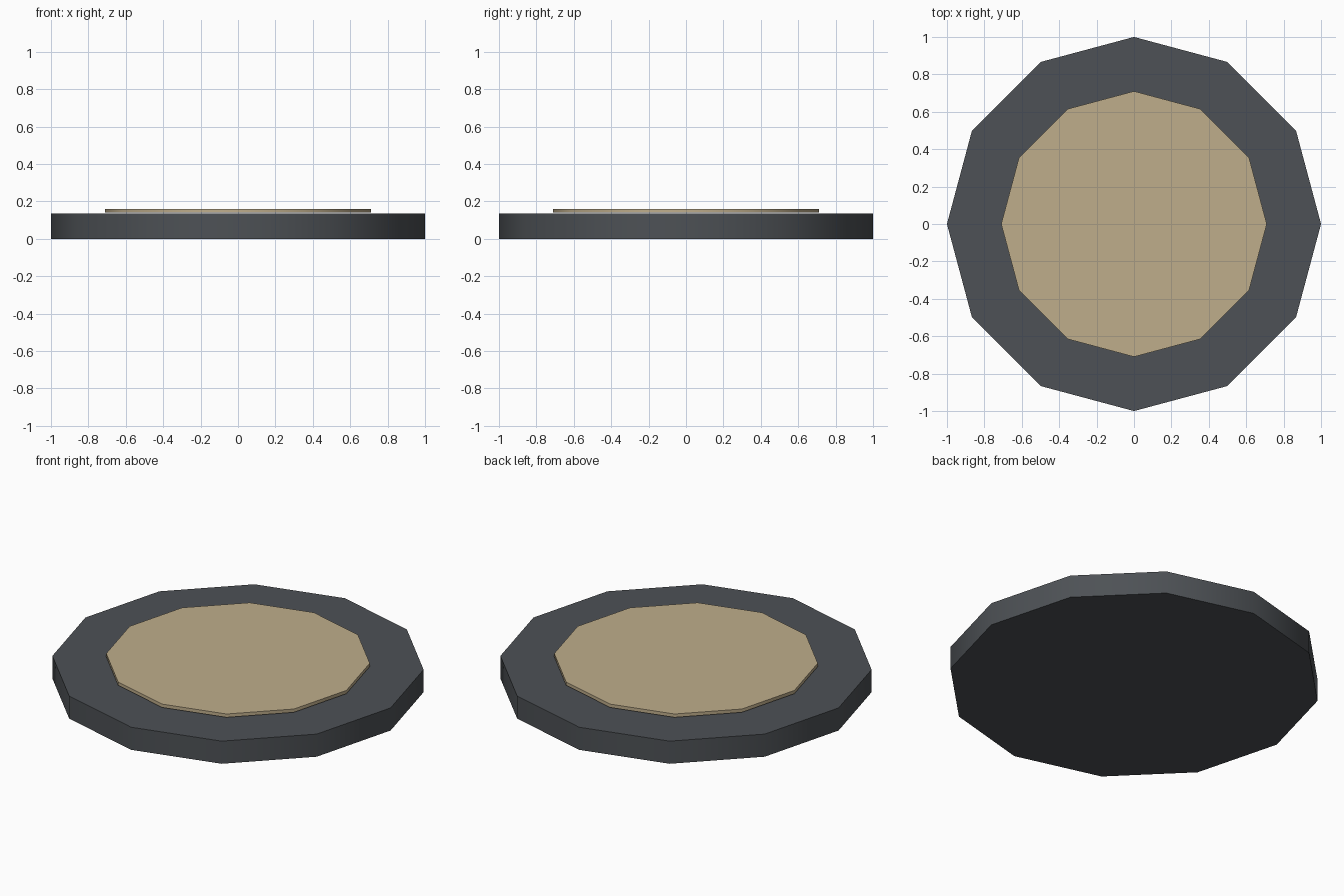
import bpy

cube = bpy.data.objects.get("Cube")
if cube:
    bpy.data.objects.remove(cube, do_unlink=True)


def make_material(name, color):
    mat = bpy.data.materials.new(name)
    mat.use_nodes = True
    mat.diffuse_color = color
    mat.node_tree.nodes["Principled BSDF"].inputs["Base Color"].default_value = color
    return mat


def add_disc(name, radius, bottom, top, mat):
    """Twelve-sided disc with corners on the axes."""
    bpy.ops.mesh.primitive_cylinder_add(
        vertices=12, radius=radius, depth=top - bottom,
        location=(0, 0, (bottom + top) / 2))
    disc = bpy.context.object
    disc.name = name
    disc.data.materials.append(mat)
    # Sides blend softly, rims stay sharp
    bpy.ops.object.shade_smooth_by_angle(angle=0.6)
    return disc


slate = make_material("slate grey", (0.075, 0.083, 0.092, 1))
sand = make_material("sand", (0.52, 0.42, 0.26, 1))

# Heavy base slab
add_disc("base", 1.0, 0.0, 0.134, slate)
# Thin raised top plate
add_disc("top_plate", 0.71, 0.14, 0.16, sand)
